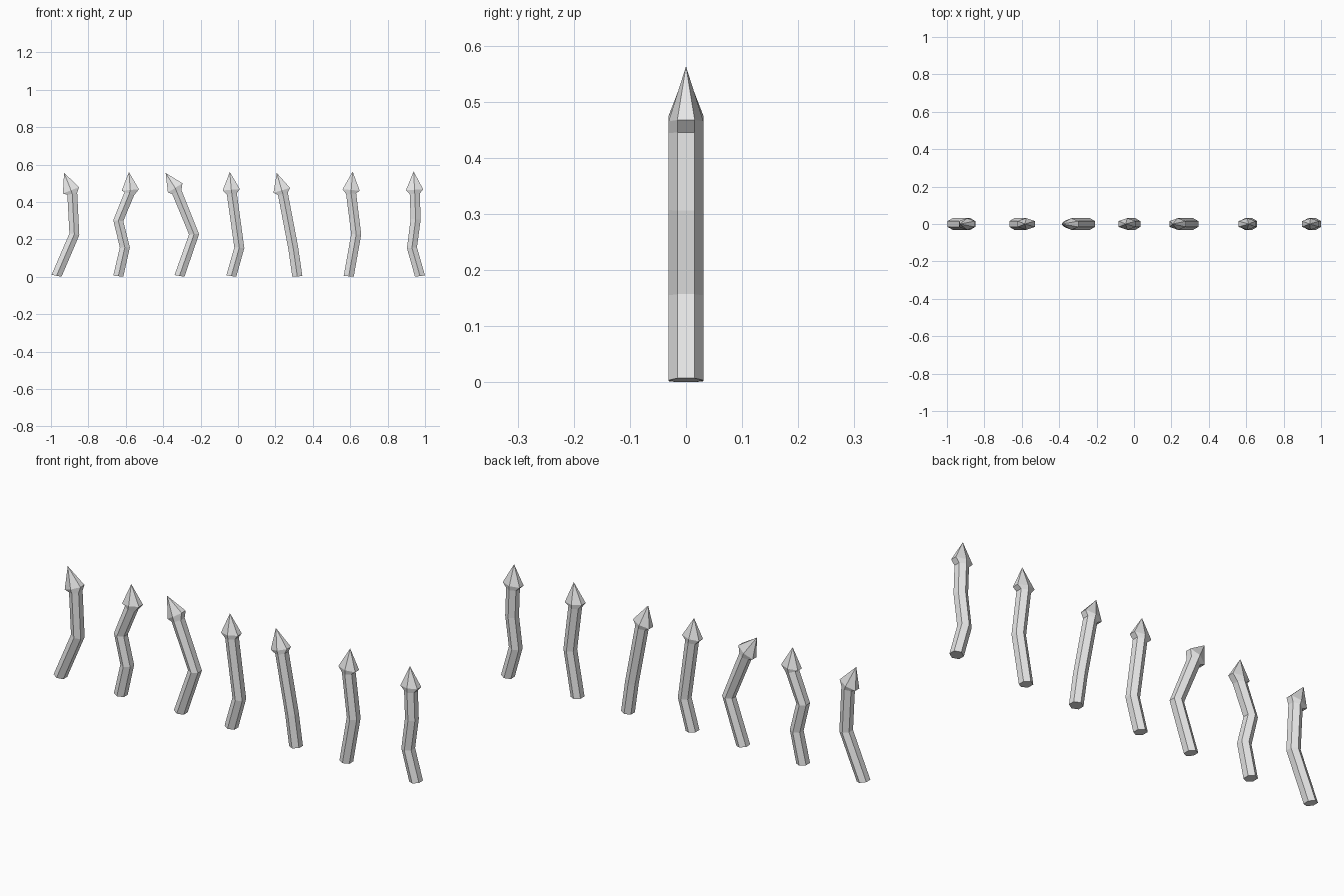
import bpy, bmesh, math
from mathutils import Vector

cube = bpy.data.objects.get("Cube")
if cube:
    bpy.data.objects.remove(cube, do_unlink=True)

RADIUS = 0.031
HEAD_FLARE = 1.72

grey = bpy.data.materials.new("light grey")
grey.use_nodes = True
grey.diffuse_color = (0.8, 0.8, 0.8, 1)
grey.node_tree.nodes["Principled BSDF"].inputs["Base Color"].default_value = (0.8, 0.8, 0.8, 1)


def hex_ring(bm, centre, axis, flare=1.0):
    """Six-sided ring square to the axis, widened sideways by the flare."""
    across = Vector((axis.z, 0, -axis.x))
    ring = []
    for i in range(6):
        a = math.radians(60 * i + 30)
        offset = across * (math.cos(a) * RADIUS * flare) + Vector((0, math.sin(a) * RADIUS, 0))
        ring.append(bm.verts.new(centre + offset))
    return ring


def bent_stake(name, path):
    """Path holds the foot, bends, neck, head shoulder and tip as (x, z)."""
    pts = [Vector((x, 0, z)) for x, z in path]
    steps = [(b - a).normalized() for a, b in zip(pts, pts[1:])]
    bm = bmesh.new()
    rings = []
    for i, p in enumerate(pts[:-1]):
        before = steps[i - 1] if i else Vector((0, 0, 1))
        shoulder = i == len(pts) - 2
        axis = steps[i] if shoulder else (before + steps[i]).normalized()
        if i == 0:  # rest the lower edge of the foot on the ground
            p.z = abs(axis.x) * RADIUS * math.cos(math.radians(30))
        rings.append(hex_ring(bm, p, axis, HEAD_FLARE if shoulder else 1.0))
    # shaft and underside of the head
    for low, high in zip(rings, rings[1:]):
        for k in range(6):
            n = (k + 1) % 6
            bm.faces.new((low[k], low[n], high[n], high[k]))
    # pointed head and flat foot
    tip = bm.verts.new(pts[-1])
    for k in range(6):
        bm.faces.new((rings[-1][k], rings[-1][(k + 1) % 6], tip))
    bm.faces.new(rings[0])
    bmesh.ops.recalc_face_normals(bm, faces=bm.faces)
    mesh = bpy.data.meshes.new(name)
    bm.to_mesh(mesh)
    bm.free()
    mesh.materials.append(grey)
    bpy.context.collection.objects.link(bpy.data.objects.new(name, mesh))


# the row of stakes, from the model's right to its left
STAKES = [
    [(-0.97, 0), (-0.875, 0.227), (-0.886, 0.443), (-0.893, 0.462), (-0.93, 0.556)],
    [(-0.64, 0), (-0.605, 0.157), (-0.64, 0.3), (-0.581, 0.444), (-0.576, 0.464), (-0.583, 0.56)],
    [(-0.313, 0), (-0.235, 0.227), (-0.327, 0.453), (-0.336, 0.475), (-0.387, 0.555)],
    [(-0.036, 0), (0.007, 0.155), (-0.033, 0.444), (-0.036, 0.465), (-0.044, 0.56)],
    [(0.317, 0), (0.295, 0.155), (0.24, 0.443), (0.234, 0.462), (0.207, 0.555)],
    [(0.592, 0), (0.632, 0.227), (0.605, 0.444), (0.605, 0.464), (0.613, 0.562)],
    [(0.973, 0), (0.93, 0.155), (0.95, 0.307), (0.945, 0.444), (0.944, 0.465), (0.939, 0.563)],
]
for number, path in enumerate(STAKES, 1):
    bent_stake(f"stake_{number}", path)
